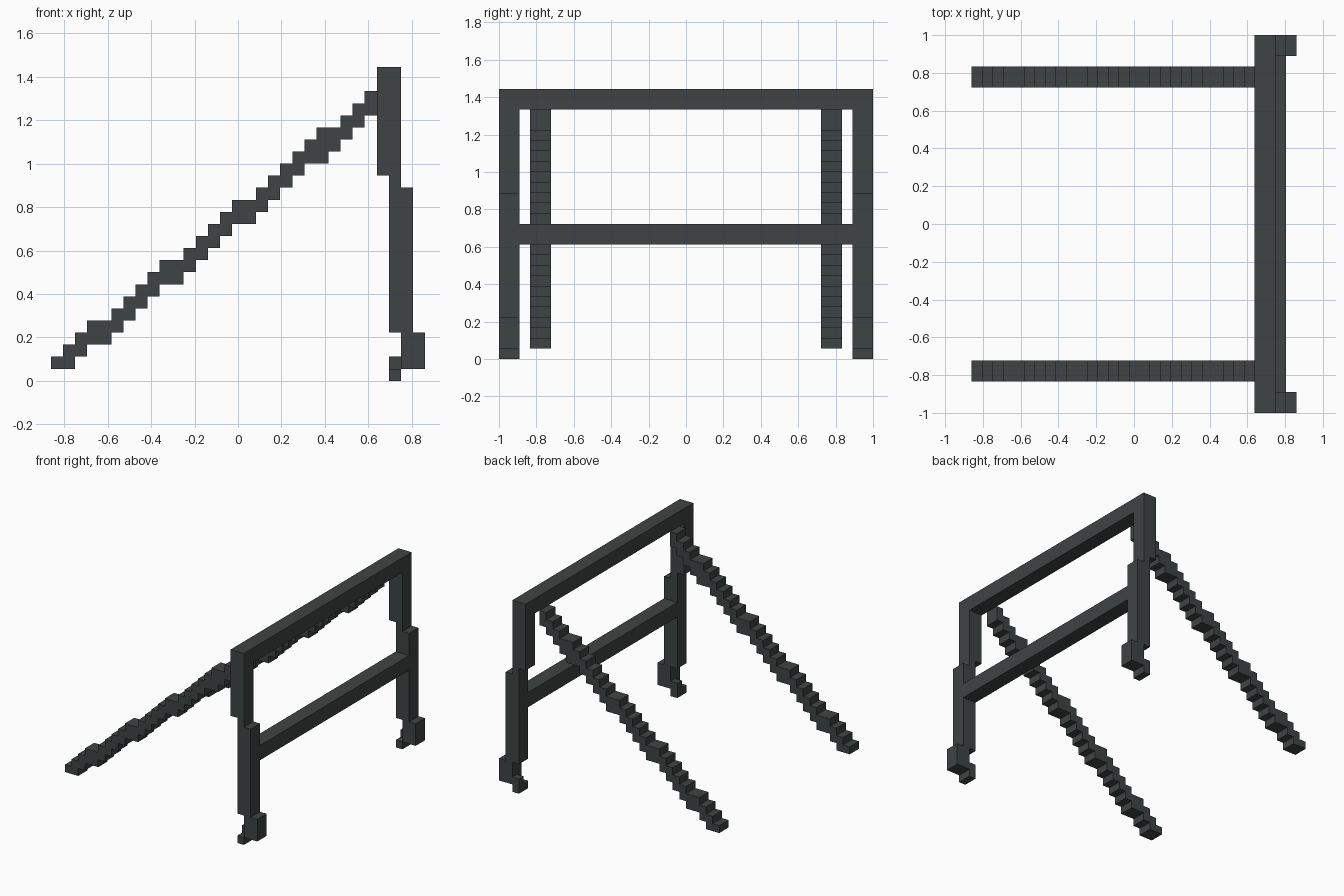
import bpy, bmesh

if "Cube" in bpy.data.objects:
    bpy.data.objects.remove(bpy.data.objects["Cube"])

U = 1 / 18          # one block
X0 = -15.5          # left end of the model in blocks

mat = bpy.data.materials.new("charcoal grey")
mat.diffuse_color = (0.05, 0.057, 0.056, 1)
mat.use_nodes = True
mat.node_tree.nodes["Principled BSDF"].inputs["Base Color"].default_value = mat.diffuse_color


def extrude_profile(name, outline, y0, y1):
    """Side (x, z) outline in blocks, extruded from y0 to y1."""
    bm = bmesh.new()
    face = bm.faces.new([bm.verts.new(((x + X0) * U, y0 * U, z * U)) for x, z in outline])
    ext = bmesh.ops.extrude_face_region(bm, geom=[face])
    moved = [g for g in ext["geom"] if isinstance(g, bmesh.types.BMVert)]
    bmesh.ops.translate(bm, verts=moved, vec=(0, (y1 - y0) * U, 0))
    bmesh.ops.recalc_face_normals(bm, faces=bm.faces)
    mesh = bpy.data.meshes.new(name)
    bm.to_mesh(mesh)
    bm.free()
    mesh.materials.append(mat)
    obj = bpy.data.objects.new(name, mesh)
    bpy.context.collection.objects.link(obj)
    return obj


def rect(x0, x1, z0, z1):
    return [(x0, z0), (x1, z0), (x1, z1), (x0, z1)]


# stepped diagonal strut: bottom and top height of each block column
tops, bottoms = [], []
t = 1
for i in range(27):
    t += i not in (4, 10, 16, 23)
    tops.append(t)
    bottoms.append(t - 2)
bottoms[0] = 1
bottoms[22] = 18

strut = []
for i, z in enumerate(bottoms):
    strut += [(i, z), (i + 1, z)]
for i in reversed(range(27)):
    strut += [(i + 1, tops[i]), (i, tops[i])]
# drop repeated points where neighbouring columns are level
strut = [p for k, p in enumerate(strut) if p != strut[k - 1]]

# leaning post with its kicked-out foot
post = [(27, 26), (29, 26), (29, 16), (30, 16), (30, 4), (31, 4),
        (31, 1), (29, 1), (29, 4), (28, 4), (28, 17), (27, 17)]

# parts on each side
for side, post_y, strut_y in (("front", -18, -15), ("back", 16, 13)):
    extrude_profile(side + "_post", post, post_y, post_y + 2)
    extrude_profile(side + "_strut", strut, strut_y, strut_y + 2)
    extrude_profile(side + "_foot_tip", rect(28, 29, 0, 1), post_y, post_y + 2)
    extrude_profile(side + "_foot_link", rect(28, 29, 1, 2), post_y + 1, post_y + 2)

# cross beams
extrude_profile("top_beam", rect(27, 29, 24, 26), -16, 16)
extrude_profile("middle_beam", rect(28, 30, 11, 13), -16, 16)
